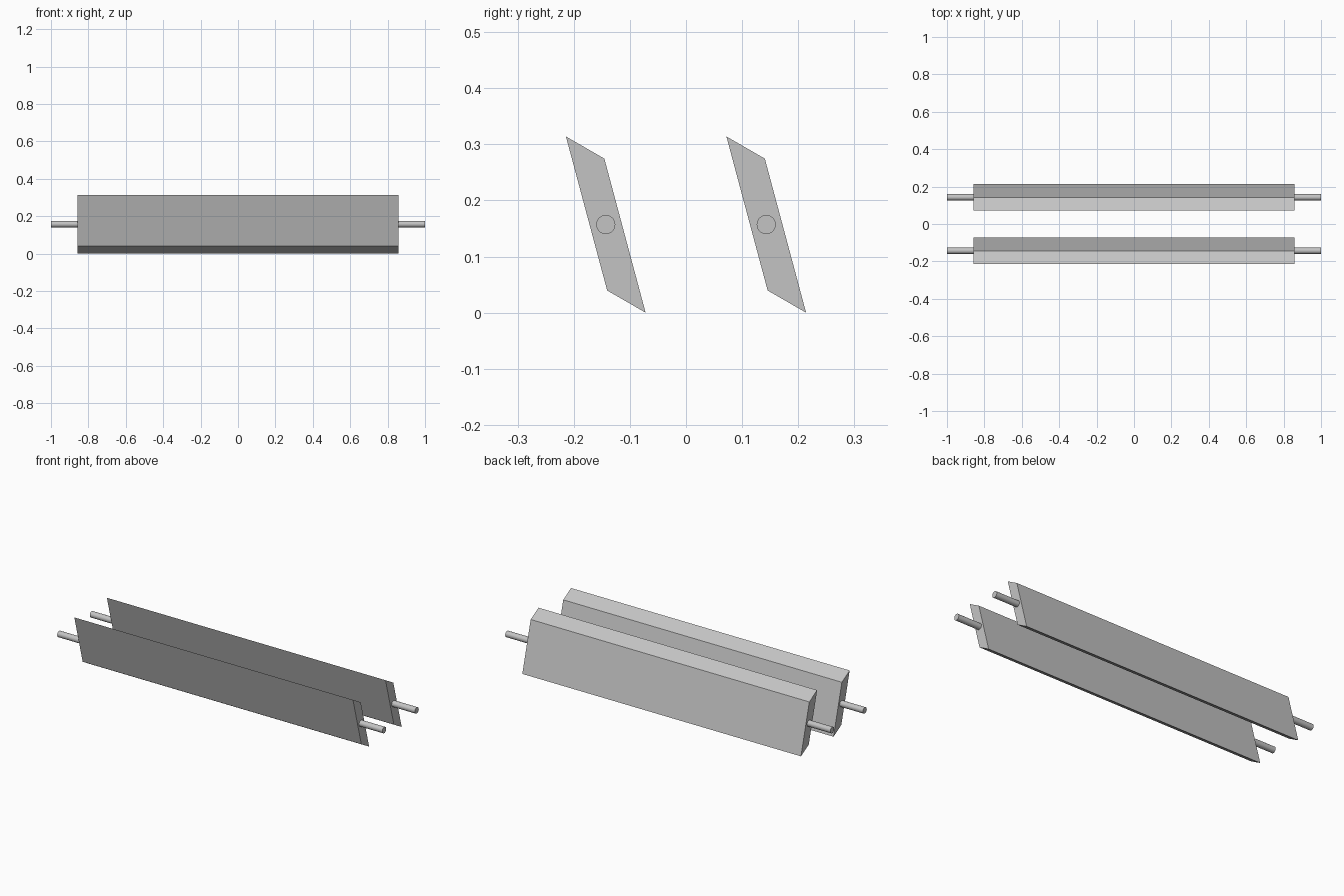
import bpy
import math

cube = bpy.data.objects.get("Cube")
if cube:
    bpy.data.objects.remove(cube, do_unlink=True)

HALF_SLAT = 0.857     # half length of a slat
HALF_TOTAL = 1.0      # half length including pins
AXIS_Z = 0.157        # height of the pivot axis
PIN_RADIUS = 0.017

grey = bpy.data.materials.new("plain_grey")
grey.use_nodes = True
colour = (0.55, 0.55, 0.55, 1)
grey.diffuse_color = colour
grey.node_tree.nodes["Principled BSDF"].inputs["Base Color"].default_value = colour


def add_slat(name, y):
    """Tilted bar with slanted edges, extruded along x."""
    half = [(-0.071, 0.157), (-0.0025, 0.1175)]
    profile = half + [(-a, -b) for a, b in half]
    n = len(profile)
    verts = [(x, a, b) for x in (-HALF_SLAT, HALF_SLAT) for a, b in profile]
    faces = [tuple(range(n)), tuple(reversed(range(n, 2 * n)))]
    faces += [(i, i + n, (i + 1) % n + n, (i + 1) % n) for i in range(n)]
    mesh = bpy.data.meshes.new(name)
    mesh.from_pydata(verts, [], faces)
    mesh.materials.append(grey)
    slat = bpy.data.objects.new(name, mesh)
    slat.location = (0, y, AXIS_Z)
    bpy.context.collection.objects.link(slat)
    # Make every face point outward
    bpy.ops.object.select_all(action="DESELECT")
    slat.select_set(True)
    bpy.context.view_layer.objects.active = slat
    bpy.ops.object.mode_set(mode="EDIT")
    bpy.ops.mesh.select_all(action="SELECT")
    bpy.ops.mesh.normals_make_consistent(inside=False)
    bpy.ops.object.mode_set(mode="OBJECT")


def add_pin(name, side, y):
    """Round pivot pin on one end of a slat."""
    bpy.ops.mesh.primitive_cylinder_add(
        vertices=32, radius=PIN_RADIUS, depth=HALF_TOTAL - HALF_SLAT,
        location=(side * (HALF_TOTAL + HALF_SLAT) / 2, y, AXIS_Z),
        rotation=(0, math.pi / 2, 0))
    pin = bpy.context.object
    pin.name = name
    pin.data.materials.append(grey)
    bpy.ops.object.shade_smooth_by_angle(angle=math.radians(40))


# Two parallel slats, each with a pin at both ends
for row, y in (("front", -0.143), ("back", 0.143)):
    add_slat(row + "_slat", y)
    for end, side in (("left", 1), ("right", -1)):
        add_pin(f"{row}_{end}_pin", side, y)
